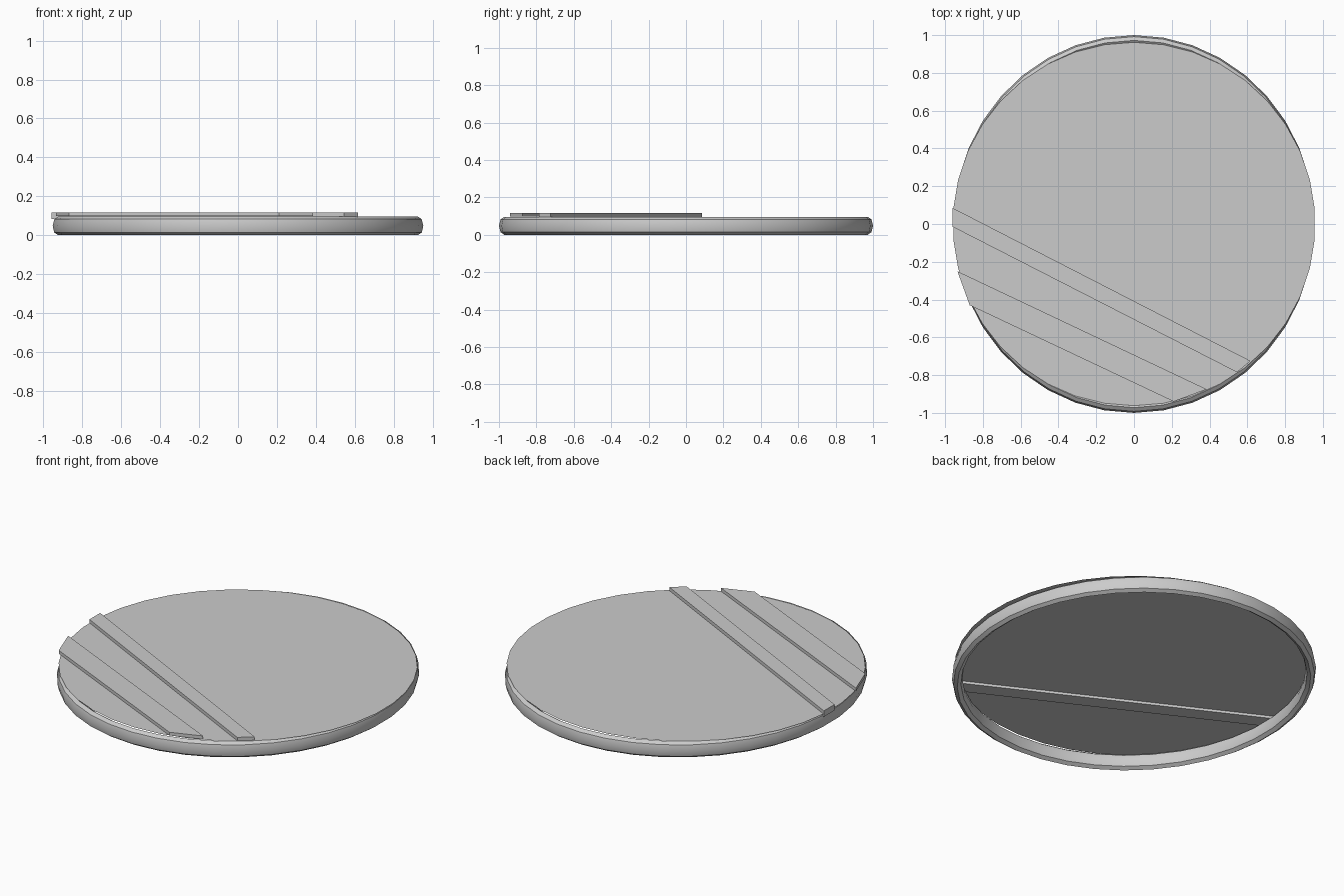
import bpy, bmesh, math

cube = bpy.data.objects.get("Cube")
if cube:
    bpy.data.objects.remove(cube, do_unlink=True)

grey = bpy.data.materials.new("light grey")
grey.use_nodes = True
grey.diffuse_color = (0.6, 0.6, 0.6, 1)
grey.node_tree.nodes["Principled BSDF"].inputs["Base Color"].default_value = grey.diffuse_color

SIDES = 38
RIM_MID = 0.048
PLATE_Z = 0.097


def add_object(name, bm):
    mesh = bpy.data.meshes.new(name)
    bm.to_mesh(mesh)
    bm.free()
    mesh.materials.append(grey)
    obj = bpy.data.objects.new(name, mesh)
    bpy.context.collection.objects.link(obj)
    return obj


def ellipse(bm, rx, ry, z):
    turns = [math.tau * i / SIDES for i in range(SIDES)]
    return [bm.verts.new((-rx * math.sin(a), ry * math.cos(a), z)) for a in turns]


def rim():
    # Slightly oval ring with a tall, narrow rounded section
    bm = bmesh.new()
    steps = 8
    loops = []
    for j in range(steps):
        a = math.tau * j / steps
        out = 0.028 * math.cos(a)
        loops.append(ellipse(bm, 0.928 + out, 0.972 + out, RIM_MID * (1 + math.sin(a))))
    for j in range(steps):
        low, high = loops[j], loops[(j + 1) % steps]
        for i in range(SIDES):
            k = (i + 1) % SIDES
            bm.faces.new((low[i], low[k], high[k], high[i]))
    bmesh.ops.recalc_face_normals(bm, faces=bm.faces)
    return add_object("rim", bm)


def bar(name, outline, bottom, top):
    # Flat slab raised from a four-cornered outline
    bm = bmesh.new()
    base = bm.faces.new([bm.verts.new((x, y, bottom)) for x, y in outline])
    raised = bmesh.ops.extrude_face_region(bm, geom=[base], use_keep_orig=True)
    verts = [v for v in raised["geom"] if isinstance(v, bmesh.types.BMVert)]
    bmesh.ops.translate(bm, verts=verts, vec=(0, 0, top - bottom))
    bmesh.ops.recalc_face_normals(bm, faces=bm.faces)
    return add_object(name, bm)


ring = rim()
bpy.ops.object.select_all(action="DESELECT")
ring.select_set(True)
bpy.context.view_layer.objects.active = ring
bpy.ops.object.shade_smooth_by_angle(angle=math.radians(30))

# Thin round plate closing the top of the rim
bm = bmesh.new()
bm.faces.new(ellipse(bm, 0.96, 0.962, PLATE_Z))
add_object("top_plate", bm)

# Two slanting bars, the inner one passing through the plate
bar("inner_bar", [(-0.96, 0.085), (-0.96, -0.015), (0.545, -0.785), (0.617, -0.725)], 0.082, 0.117)
bar("outer_bar", [(-0.935, -0.25), (-0.87, -0.43), (0.21, -0.94), (0.385, -0.875)], PLATE_Z + 0.001, 0.117)
